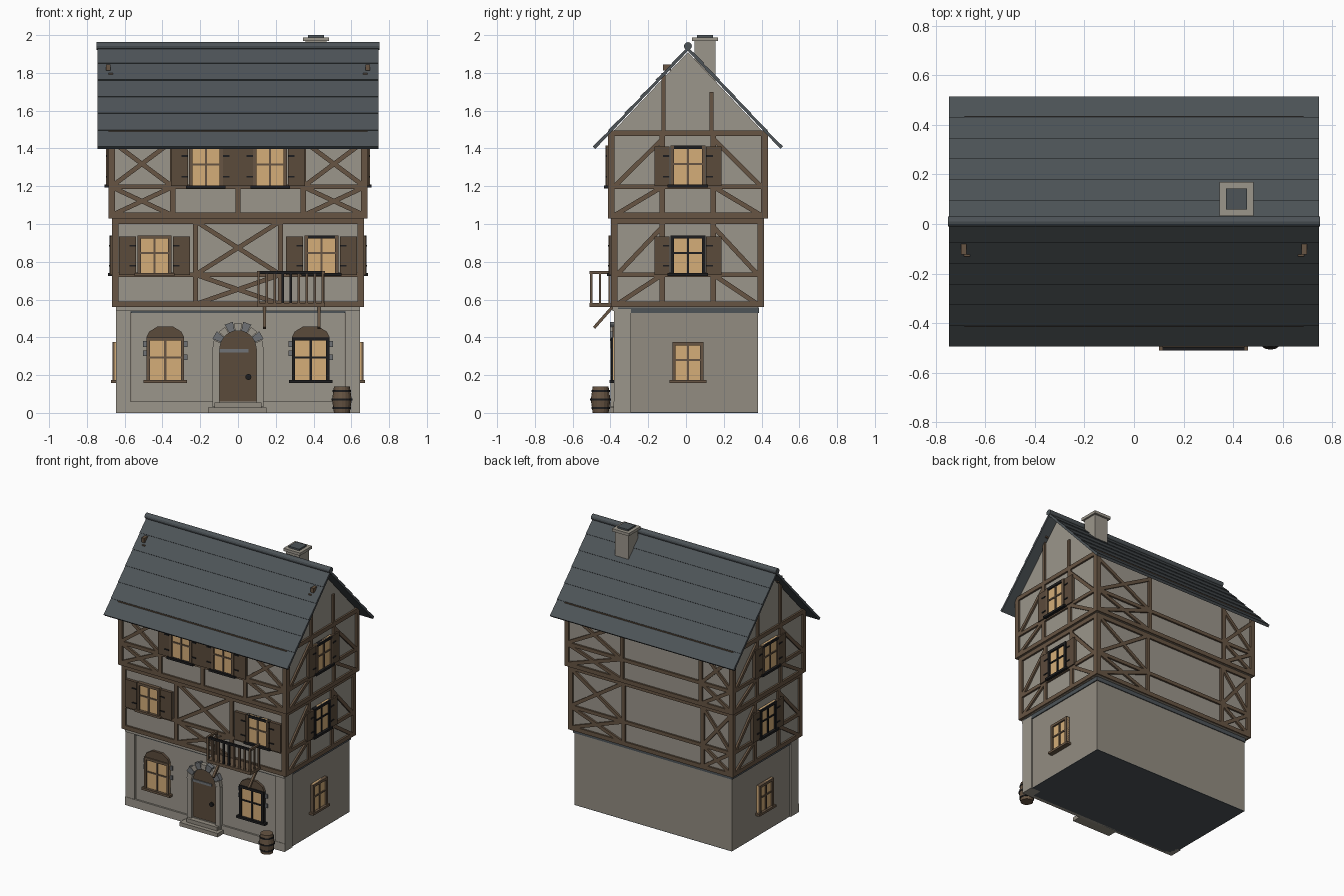
import bpy, bmesh, math
from mathutils import Matrix, Vector

if "Cube" in bpy.data.objects:
    bpy.data.objects.remove(bpy.data.objects["Cube"])

COLOURS = {
    "plaster": (0.33, 0.305, 0.26), "base_plaster": (0.29, 0.265, 0.22),
    "slate": (0.075, 0.088, 0.097), "timber": (0.135, 0.09, 0.056),
    "shutter_wood": (0.105, 0.07, 0.044), "lit_glass": (0.66, 0.42, 0.19),
    "stone": (0.16, 0.17, 0.18), "iron": (0.012, 0.012, 0.013),
}
MATS = {}
for n, c in COLOURS.items():
    MATS[n] = bpy.data.materials.new(n)
    MATS[n].diffuse_color = (*c, 1)

PARTS = {}


def part(name, colour):
    if name not in PARTS:
        PARTS[name] = (bmesh.new(), colour)
    return PARTS[name][0]


# wall coordinates: u along the wall, z up, d outward
SIDES = {
    "front": lambda u, z, d: (u, -d, z), "back": lambda u, z, d: (u, d, z),
    "right": lambda u, z, d: (d, u, z), "left": lambda u, z, d: (-d, u, z),
}


def poly(bm, side, pts, d0, d1):
    f = SIDES[side]
    a = [bm.verts.new(f(u, z, d0)) for u, z in pts]
    b = [bm.verts.new(f(u, z, d1)) for u, z in pts]
    bm.faces.new(a)
    bm.faces.new(b[::-1])
    for i in range(len(pts)):
        j = (i + 1) % len(pts)
        bm.faces.new((a[i], b[i], b[j], a[j]))


def box(bm, side, u0, u1, z0, z1, d0, d1):
    poly(bm, side, [(u0, z0), (u1, z0), (u1, z1), (u0, z1)], d0, d1)


def bar(bm, side, p, q, w, d0, d1):
    p, q = Vector(p), Vector(q)
    t = (q - p).normalized()
    n = Vector((-t.y, t.x)) * w / 2
    poly(bm, side, [p - n, q - n, q + n, p + n], d0, d1)


def cone(bm, r1, r2, depth, loc, rot=Matrix(), seg=16):
    bmesh.ops.create_cone(bm, cap_ends=True, segments=seg, radius1=r1, radius2=r2,
                          depth=depth, matrix=Matrix.Translation(loc) @ rot)


# storey walls, the top one with its gables
wall = part("upper_walls", "plaster")
base = part("ground_floor_walls", "base_plaster")
box(base, "right", -0.37, 0.38, 0.004, 0.56, -0.638, 0.638)
box(part("base_underside", "slate"), "right", -0.37, 0.38, 0, 0.004, -0.638, 0.638)
box(wall, "right", -0.385, 0.40, 0.56, 1.03, -0.655, 0.655)
poly(wall, "right", [(-0.40, 1.03), (0.42, 1.03), (0.42, 1.475), (0.01, 1.91),
                     (-0.40, 1.475)], -0.672, 0.672)

# front facing of the ground floor: plinth, corner piers, string course
face = part("front_facing", "plaster")
box(face, "front", -0.56, 0.56, 0.06, 0.53, 0.36, 0.372)
box(face, "front", -0.645, 0.645, 0, 0.06, 0.36, 0.385)
for s in (-1, 1):
    box(face, "front", s * 0.57, s * 0.647, 0, 0.55, 0.29, 0.382)
course = part("string_course", "slate")
box(course, "right", -0.378, 0.386, 0.53, 0.558, -0.645, 0.645)
box(face, "front", -0.645, 0.645, 0.54, 0.56, 0.36, 0.39)

# timber framing
frame = part("timber_frame", "timber")


def beam(side, d, p, q, w=0.028):
    bar(frame, side, p, q, w, d - 0.01, d + 0.013)


def cross(side, d, u0, u1, z0, z1):
    beam(side, d, (u0, z0), (u1, z1), 0.024)
    beam(side, d, (u0, z1), (u1, z0), 0.024)


# storey: bottom rail, middle rail, top rail, wall distances
STOREYS = [(0.575, 0.732, 1.015, {"front": 0.385, "back": 0.40, "right": 0.655, "left": 0.655}),
           (1.045, 1.197, 1.48, {"front": 0.40, "back": 0.42, "right": 0.672, "left": 0.672})]
for level, (zb, zm, zt, dist) in enumerate(STOREYS):
    hx = dist["right"]
    for side, d in dist.items():
        lo, hi = (-hx, hx) if side in ("front", "back") else (-dist["front"], dist["back"])
        for z in (zb, zm, zt):
            beam(side, d, (lo - 0.012, z), (hi + 0.012, z), 0.03 if z != zm else 0.025)
        for u in (lo + 0.005, hi - 0.005):
            beam(side, d, (u, zb), (u, zt), 0.034)
        if side in ("right", "left"):
            for s, end in ((-1, lo + 0.02), (1, hi - 0.02)):
                post = 0.01 + s * 0.135
                beam(side, d, (post, zb), (post, zt))
                beam(side, d, (end, zm), (post, zt - 0.03), 0.024)
                beam(side, d, (end, zb), (post, zm), 0.024)
            if level:  # gable posts
                beam(side, d, (-0.12, zt), (-0.12, 1.80), 0.022)
                beam(side, d, (0.135, zt), (0.135, 1.70), 0.022)
        else:
            if side == "back":
                posts, panels = (0.22, -0.42), ((0.22, hx), (-hx, -0.42))
            elif level:
                posts, panels = (-0.345, 0.345), ((-hx, -0.345), (0.345, hx))
                beam(side, d, (0, zb), (0, zt))
            else:
                posts, panels = (-0.225, 0.225), ((-0.225, 0.225),)
            for u in posts:
                beam(side, d, (u, zb), (u, zt))
            top = zt - 0.04 if level else zt
            for u0, u1 in panels:
                cross(side, d, u0, u1, zm, top)
                cross(side, d, u0, u1, zb, zm)

# windows and shutters
glass = part("window_glass", "lit_glass")
shutters = part("shutters", "shutter_wood")
hinges = part("shutter_hinges", "iron")


def window(side, d, u, z0, z1, w, dark=False, edges_only=False):
    wood = part("window_frames", "timber")
    edge = part("dark_window_frames", "iron") if dark else wood
    post = wood if edges_only else edge
    h, t = w / 2, 0.018
    box(glass, side, u - h, u + h, z0, z1, d - 0.01, d + 0.015)
    for s in (-1, 1):
        box(post, side, u + s * h, u + s * (h - t), z0, z1, d, d + 0.026)
    box(edge, side, u - h, u + h, z1 - t, z1, d, d + 0.026)
    box(edge, side, u - h - 0.015, u + h + 0.015, z0 - 0.006, z0 + 0.01, d, d + 0.034)
    box(post, side, u - 0.006, u + 0.006, z0, z1, d, d + 0.021)
    zc = z0 + (z1 - z0) * 0.55
    box(post, side, u - h, u + h, zc - 0.005, zc + 0.005, d, d + 0.021)


def shutter(side, d, u, z0, z1, w, outward):
    box(shutters, side, u - w / 2, u + w / 2, z0, z1, d, d + 0.022)
    for z in (z0 + 0.05, z1 - 0.05):
        e = u - outward * w * 0.5
        box(hinges, side, e, e + outward * 0.035, z - 0.004, z + 0.004, d, d + 0.027)


for s in (-1, 1):
    window("front", 0.385, s * 0.442, 0.73, 0.94, 0.18, s > 0, True)
    shutter("front", 0.385, s * 0.30, 0.73, 0.935, 0.09, -s)
    shutter("front", 0.385, s * 0.585, 0.73, 0.935, 0.09, s)
    window("front", 0.40, s * 0.17, 1.195, 1.415, 0.18, True, True)
    shutter("front", 0.40, s * 0.31, 1.20, 1.41, 0.09, s)
    shutter("front", 0.40, s * 0.04, 1.20, 1.41, 0.078, -s)
for side in ("right", "left"):
    window(side, 0.638, 0.01, 0.165, 0.375, 0.165)
    for d, z0, z1 in ((0.655, 0.73, 0.94), (0.672, 1.20, 1.415)):
        window(side, d, 0.01, z0, z1, 0.185, True, z0 > 1)
        for s in (-1, 1):
            shutter(side, d, 0.01 + s * 0.137, z0, z1 - 0.005, 0.08, s)

# ground floor front windows with arched heads and rough stone edges
heads = part("window_heads", "shutter_wood")
stones = part("rough_stones", "stone")
for s in (-1, 1):
    u = s * 0.385
    window("front", 0.372, u, 0.165, 0.40, 0.20, s > 0)
    poly(heads, "front", [(u - 0.1, 0.40), (u + 0.1, 0.40), (u + 0.085, 0.43),
                          (u + 0.04, 0.458), (u - 0.04, 0.458), (u - 0.085, 0.43)], 0.36, 0.39)
    for e, z in ((-1, 0.30), (-1, 0.35), (1, 0.28), (1, 0.35)):
        box(stones, "front", u + e * 0.1, u + e * 0.117, z, z + 0.03, 0.36, 0.38)

# door, stone arch, steps
door = part("door", "shutter_wood")
arc = [(0.098 * math.cos(a * math.pi / 10), 0.34 + 0.098 * math.sin(a * math.pi / 10)) for a in range(11)]
poly(door, "front", [(-0.098, 0.05), (0.098, 0.05)] + arc, 0.36, 0.38)
for i in range(9):
    a0, a1 = math.pi * (i + 0.04) / 9, math.pi * (i + 0.96) / 9
    ro = 0.145 if i % 2 else 0.135
    poly(part("arch_stones", "stone" if i % 2 else "plaster") if i % 2 else face, "front",
         [(r * math.cos(a), 0.34 + r * math.sin(a)) for r, a in
          ((0.096, a0), (ro, a0), (ro, a1), (0.096, a1))], 0.36, 0.402)
for s in (-1, 1):
    box(face, "front", s * 0.098, s * 0.135, 0.03, 0.34, 0.36, 0.40)
steps = part("door_steps", "base_plaster")
box(steps, "front", -0.16, 0.15, 0, 0.028, 0.36, 0.45)
box(steps, "front", -0.125, 0.125, 0.028, 0.055, 0.36, 0.42)
box(stones, "front", -0.098, 0.055, 0.32, 0.338, 0.37, 0.386)
cone(part("door_handle", "iron"), 0.016, 0.016, 0.012, (0.055, -0.385, 0.19),
     Matrix.Rotation(math.pi / 2, 4, "X"), 12)

# balcony with railing and struts
balcony = part("balcony", "timber")
rail = part("balcony_rail", "iron")
box(balcony, "front", 0.10, 0.46, 0.56, 0.582, 0.39, 0.51)
box(rail, "front", 0.10, 0.46, 0.735, 0.75, 0.495, 0.51)
for s in (0.10, 0.445):
    box(balcony, "front", s, s + 0.015, 0.735, 0.75, 0.39, 0.51)
    for d in (0.40, 0.45):
        box(balcony, "front", s + 0.002, s + 0.013, 0.58, 0.74, d, d + 0.011)
for i in range(9):
    u = 0.102 + i * 0.0425
    box(rail if 2 < i < 5 else balcony, "front", u, u + 0.013, 0.58, 0.74, 0.496, 0.508)
for x in (0.14, 0.43):
    bar(balcony, "right", (-0.487, 0.45), (-0.39, 0.56), 0.016, x - 0.008, x + 0.008)

# roof: overlapping slate rows, ridge roll, pegs
roof = part("roof_slates", "slate")
ROWS, LENGTH = 6, 0.729
for s in (-1, 1):
    t, n = Vector((s * 0.686, -0.727)), Vector((s * 0.727, 0.686))
    top = Vector((0.01, 1.937))
    for i in range(ROWS):
        a, b = top + t * (LENGTH * i / ROWS), top + t * (LENGTH * (i + 1) / ROWS)
        poly(roof, "right", [a - n * 0.014, b - n * 0.014, b + n * 0.005, a], -0.745, 0.745)
cone(part("ridge_roll", "slate"), 0.021, 0.021, 1.5, (0, 0.01, 1.942),
     Matrix.Rotation(math.pi / 2, 4, "Y"), 12)
for s in (-1, 1):
    box(part("roof_pegs", "timber"), "front", s * 0.675, s * 0.698, 1.812, 1.845, 0.08, 0.122)

# chimney
shaft = part("chimney", "plaster")
box(shaft, "right", 0.045, 0.155, 1.72, 1.97, 0.358, 0.468)
box(shaft, "right", 0.032, 0.17, 1.968, 1.988, 0.345, 0.481)
box(part("chimney_flue", "slate"), "right", 0.058, 0.144, 1.98, 2.0, 0.37, 0.456)

# barrel
barrel = part("barrel", "timber")
cone(barrel, 0.042, 0.052, 0.07, (0.55, -0.452, 0.035))
cone(barrel, 0.052, 0.042, 0.07, (0.55, -0.452, 0.105))
for z, r in ((0.025, 0.049), (0.07, 0.055), (0.115, 0.049)):
    cone(part("barrel_hoops", "iron"), r, r, 0.01, (0.55, -0.452, z))

for name, (bm, colour) in PARTS.items():
    bmesh.ops.recalc_face_normals(bm, faces=bm.faces)
    me = bpy.data.meshes.new(name)
    bm.to_mesh(me)
    bm.free()
    me.materials.append(MATS[colour])
    bpy.context.collection.objects.link(bpy.data.objects.new(name, me))

for m in bpy.data.materials:
    if m.users and not m.is_grease_pencil:
        m.use_nodes = True
        m.node_tree.nodes["Principled BSDF"].inputs["Base Color"].default_value = m.diffuse_color
